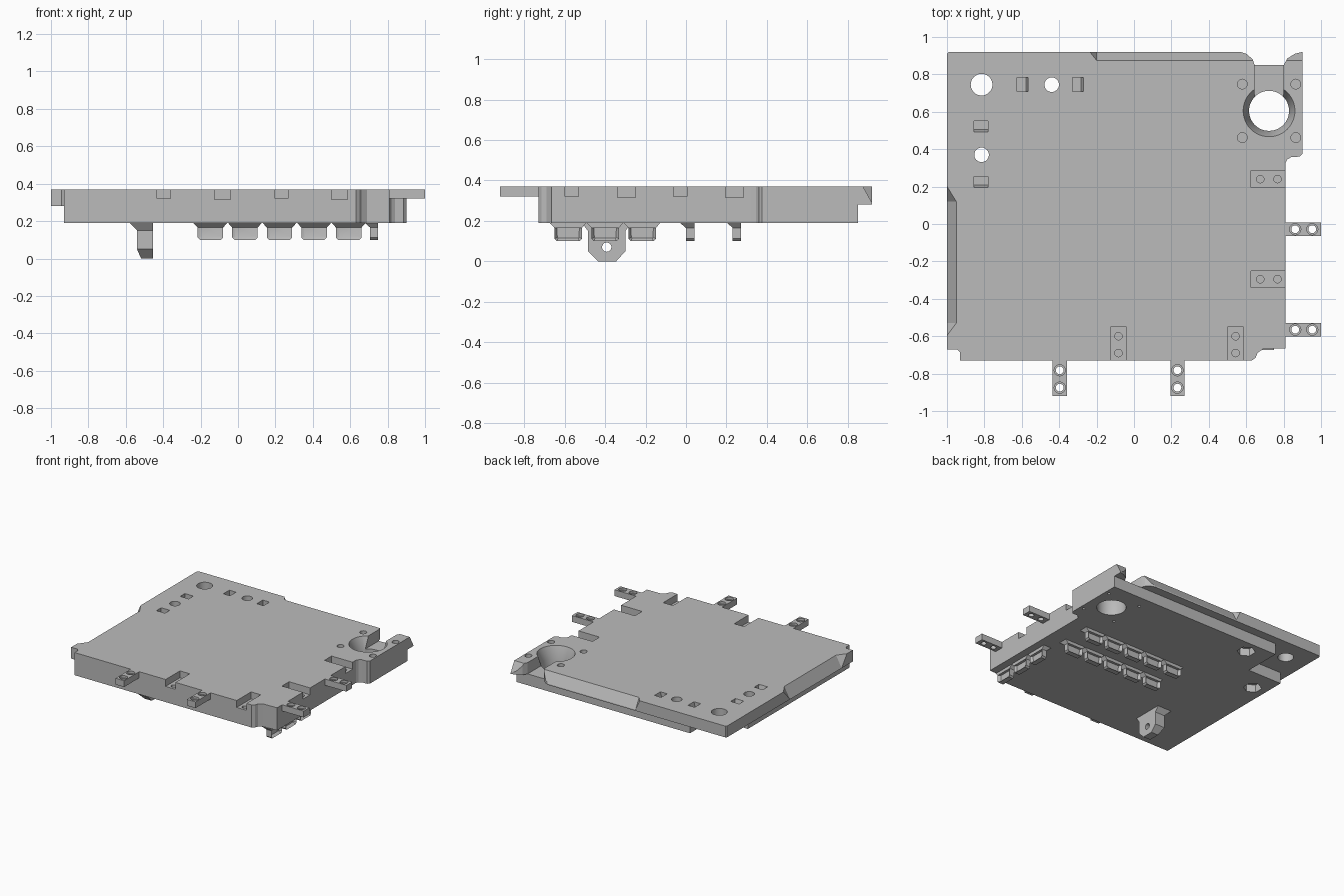
import bpy, bmesh, math
from mathutils import Matrix

cube = bpy.data.objects.get("Cube")
if cube:
    bpy.data.objects.remove(cube, do_unlink=True)

grey = bpy.data.materials.new("plain_grey")
grey.use_nodes = True
grey.diffuse_color = (0.5, 0.5, 0.5, 1)
grey.node_tree.nodes["Principled BSDF"].inputs["Base Color"].default_value = (0.5, 0.5, 0.5, 1)

BOTTOM, MID, TOP = 0.19, 0.28, 0.37
OVER = TOP + 0.03
parts = []


def finish(name, bm):
    bmesh.ops.recalc_face_normals(bm, faces=bm.faces)
    mesh = bpy.data.meshes.new(name)
    bm.to_mesh(mesh)
    bm.free()
    mesh.materials.append(grey)
    obj = bpy.data.objects.new(name, mesh)
    bpy.context.collection.objects.link(obj)
    return obj


def prism(name, pts, lo, hi, axis="z", skew_lo=None, skew_hi=None):
    """Extrude a profile along an axis; skews slant the end faces."""
    place = {"z": lambda a, b, t: (a, b, t),
             "x": lambda a, b, t: (t, a, b),
             "y": lambda a, b, t: (a, t, b)}[axis]
    n = len(pts)
    skew_lo, skew_hi = skew_lo or [0] * n, skew_hi or [0] * n
    bm = bmesh.new()
    low = [bm.verts.new(place(a, b, lo + s)) for (a, b), s in zip(pts, skew_lo)]
    high = [bm.verts.new(place(a, b, hi + s)) for (a, b), s in zip(pts, skew_hi)]
    bm.faces.new(low[::-1])
    bm.faces.new(high)
    for i in range(n):
        j = (i + 1) % n
        bm.faces.new((low[i], low[j], high[j], high[i]))
    return finish(name, bm)


def box(name, x0, x1, y0, y1, z0, z1):
    return prism(name, [(x0, y0), (x1, y0), (x1, y1), (x0, y1)], z0, z1)


def drum(name, x, y, z0, z1, r0, r1=None, sides=32):
    bm = bmesh.new()
    bmesh.ops.create_cone(bm, cap_ends=True, segments=sides, radius1=r0,
                          radius2=r0 if r1 is None else r1, depth=z1 - z0,
                          matrix=Matrix.Translation((x, y, (z0 + z1) / 2)))
    return finish(name, bm)


def combine(target, other, operation="DIFFERENCE"):
    mod = target.modifiers.new("combine", "BOOLEAN")
    mod.operation, mod.solver, mod.object = operation, "EXACT", other
    deps = bpy.context.evaluated_depsgraph_get()
    mesh = bpy.data.meshes.new_from_object(target.evaluated_get(deps))
    target.modifiers.clear()
    target.data = mesh
    bpy.data.objects.remove(other, do_unlink=True)


# Main plate: wide upper slab over a smaller lower body
right_front = [(0.63, -0.73), (0.65, -0.715), (0.66, -0.69), (0.69, -0.668), (0.81, -0.665),
               (0.81, 0.325), (0.82, 0.345), (0.84, 0.358), (0.885, 0.36), (0.9, 0.375)]
slab = [(-1, -0.67), (-0.945, -0.67), (-0.93, -0.685), (-0.93, -0.73)] + right_front + [
    (0.9, 0.92), (0.86, 0.91), (0.82, 0.885), (0.8, 0.85), (0.645, 0.85),
    (0.635, 0.88), (0.6, 0.91), (0.57, 0.92), (-0.99, 0.92), (-1, 0.91)]
lower = [(-0.93, -0.73)] + right_front + [(0.9, 0.85), (-0.63, 0.85), (-0.63, 0.55), (-0.93, 0.55)]
plate = prism("main_plate", slab, MID, TOP)
combine(plate, prism("lower_body", lower, BOTTOM, MID), "UNION")
parts.append(plate)

# Sloped edges at the back and the -x side
combine(plate, prism("cut", [(0.864, 0.39), (0.931, 0.27), (0.931, 0.39)], -0.2, 0.95, "x",
                     skew_lo=[0, 0, -0.054]))
combine(plate, prism("cut", [(-0.939, 0.39), (-1.006, 0.27), (-1.006, 0.39)], -0.53, 0.12, "y",
                     skew_lo=[0, 0, -0.09], skew_hi=[0, 0, 0.11]))

# Large flared opening with its channel and four screw seats
BX, BY = 0.722, 0.605
combine(plate, drum("cut", BX, BY, 0.1, 0.5, 0.107, sides=48))
combine(plate, drum("cut", BX, BY, MID, OVER, 0.107, 0.149, sides=48))
combine(plate, box("cut", 0.645, 0.8, 0.66, 0.95, MID, OVER))
for sx in (-1, 1):
    for sy in (-1, 1):
        x, y = BX + sx * 0.143, BY + sy * 0.143
        combine(plate, drum("cut", x, y, 0.32, OVER, 0.026))
        combine(plate, drum("cut", x, y, 0.1, 0.23, 0.011, sides=16))

# Corner hole, and bolt holes with hexagonal seats below
combine(plate, drum("cut", -0.815, 0.745, 0.1, 0.5, 0.058))
for x, y in ((-0.44, 0.745), (-0.815, 0.37)):
    combine(plate, drum("cut", x, y, 0.1, 0.5, 0.039))
    combine(plate, drum("cut", x, y, 0.1, 0.25, 0.068, sides=6))

# Small locating pockets with one sloped wall
for x in (-0.595, -0.3):
    combine(plate, prism("cut", [(x - 0.03, OVER), (x + 0.037, OVER), (x + 0.017, 0.32),
                                 (x - 0.03, 0.32)], 0.708, 0.783, "y"))
for y in (0.522, 0.225):
    combine(plate, prism("cut", [(y - 0.037, OVER), (y + 0.03, OVER), (y + 0.03, 0.32),
                                 (y - 0.017, 0.32)], -0.855, -0.78, "x"))

# Edge sockets with two blind holes each
for x in (-0.083, 0.543):
    combine(plate, box("cut", x - 0.043, x + 0.043, -0.8, -0.55, 0.315, OVER))
    for y in (-0.6, -0.69):
        combine(plate, drum("cut", x, y, 0.26, 0.34, 0.02, sides=20))
for y in (0.24, -0.295):
    combine(plate, box("cut", 0.625, 0.87, y - 0.045, y + 0.045, 0.315, OVER))
    for x in (0.675, 0.767):
        combine(plate, drum("cut", x, y, 0.26, 0.34, 0.02, sides=20))


# Edge tabs with two recessed through holes each
def tab(name, x0, x1, y0, y1, holes):
    obj = box(name, x0, x1, y0, y1, 0.32, TOP)
    for x, y in holes:
        combine(obj, drum("cut", x, y, 0.2, 0.5, 0.021, sides=24))
        combine(obj, drum("cut", x, y, 0.352, OVER, 0.03, sides=24))
    parts.append(obj)


for x in (-0.397, 0.232):
    tab("front_tab", x - 0.038, x + 0.038, -0.92, -0.73, [(x, -0.782), (x, -0.875)])
for y in (-0.028, -0.565):
    tab("side_tab", 0.81, 1.0, y - 0.036, y + 0.036, [(0.862, y), (0.953, y)])


# Clips under the plate: chamfered panel with a recessed face and a flared root
def clip(x, y, turn):
    w, t, c = 0.068, 0.021, 0.012
    panel = prism("clip", [(-w, BOTTOM), (-w, 0.1 + c), (c - w, 0.1), (w - c, 0.1),
                           (w, 0.1 + c), (w, BOTTOM)], -t, t, "y")
    bm = bmesh.new()
    bm.from_mesh(panel.data)
    bm.normal_update()
    for sign, depth in ((1, -0.02), (-1, -0.006)):
        faces = [f for f in bm.faces if f.normal.y * sign > 0.9]
        bmesh.ops.inset_individual(bm, faces=faces, thickness=0.016, depth=depth)
    bm.to_mesh(panel.data)
    bm.free()
    root = prism("clip_root", [(-w - 0.022, BOTTOM), (-w, 0.165), (w, 0.165), (w + 0.022, BOTTOM)],
                 -t, t, "y", skew_lo=[-0.028, 0, 0, -0.028])
    for obj in (panel, root):
        obj.location = (x, y, 0)
        obj.rotation_euler.z = turn
        parts.append(obj)


for y in (0.02, 0.252):
    for i in range(5):
        clip(-0.148 + i * 0.185, y, 0)
for i in range(3):
    clip(0.728, -0.583 + i * 0.183, -math.pi / 2)

# Hanging bracket with a cross hole and flared root
bracket = prism("hanging_bracket", [(-0.485, BOTTOM), (-0.485, 0.05), (-0.435, 0), (-0.345, 0),
                                    (-0.3, 0.05), (-0.3, BOTTOM)], -0.54, -0.455, "x",
                skew_lo=[0, 0, 0.022, 0.022, 0, 0])
hole = drum("cut", 0, 0, -0.1, 0.1, 0.023, sides=24)
hole.rotation_euler.y = math.pi / 2
hole.location = (-0.5, -0.392, 0.07)
bpy.context.view_layer.update()
combine(bracket, hole)
parts.append(bracket)
parts.append(prism("bracket_root", [(-0.515, BOTTOM), (-0.485, 0.15), (-0.3, 0.15), (-0.27, BOTTOM)],
                   -0.54, -0.455, "x", skew_lo=[-0.04, 0, 0, -0.04]))

# Smooth the round walls, keep edges sharp
bpy.ops.object.select_all(action="DESELECT")
for obj in parts:
    obj.select_set(True)
bpy.context.view_layer.objects.active = plate
bpy.ops.object.shade_smooth_by_angle(angle=math.radians(25))
